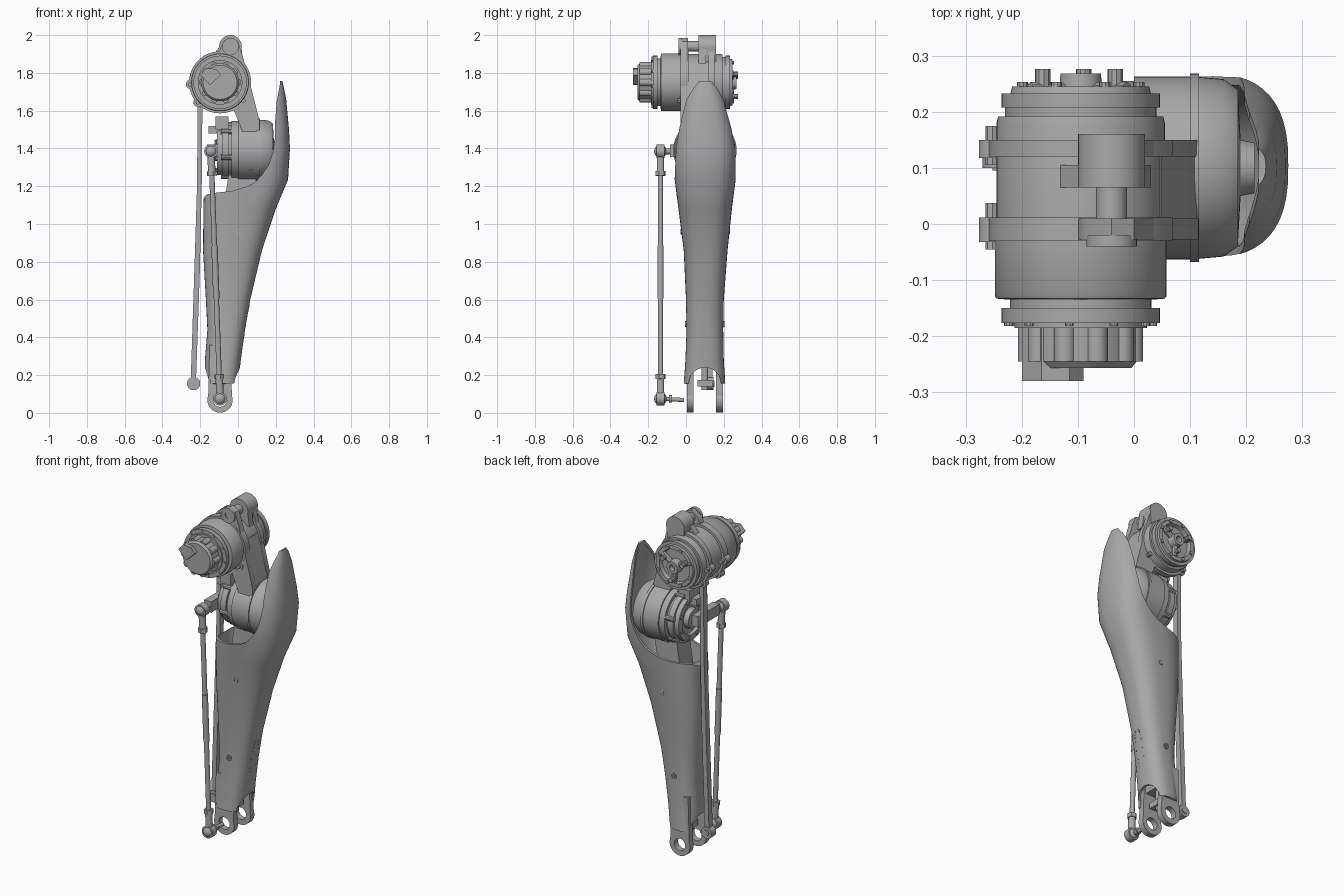
import bpy, bmesh, math
from mathutils import Vector

if "Cube" in bpy.data.objects:
    bpy.data.objects.remove(bpy.data.objects["Cube"])

grey = bpy.data.materials.new("satin_grey")
grey.use_nodes = True
colour = (0.4, 0.4, 0.4, 1)
grey.diffuse_color = colour
grey.node_tree.nodes["Principled BSDF"].inputs["Base Color"].default_value = colour
parts = []
X, Y, Z = Vector((1, 0, 0)), Vector((0, 1, 0)), Vector((0, 0, 1))


def finish(name, bm, fix=True):
    if fix:
        bmesh.ops.remove_doubles(bm, verts=bm.verts, dist=1e-5)
        bmesh.ops.recalc_face_normals(bm, faces=bm.faces)
    mesh = bpy.data.meshes.new(name)
    bm.to_mesh(mesh)
    bm.free()
    mesh.materials.append(grey)
    obj = bpy.data.objects.new(name, mesh)
    bpy.context.collection.objects.link(obj)
    parts.append(obj)
    return obj


def lathe(name, origin, axis, profile, closed=False, n=48):
    """Revolve (distance, radius) points about an axis."""
    bm = bmesh.new()
    axis = Vector(axis).normalized()
    u = axis.orthogonal().normalized()
    v = axis.cross(u)
    rows = []
    for i in range(n):
        a = math.tau * i / n
        d = u * math.cos(a) + v * math.sin(a)
        rows.append([bm.verts.new(Vector(origin) + axis * t + d * r) for t, r in profile])
    m = len(profile)
    for i in range(n):
        a, b = rows[i], rows[(i + 1) % n]
        for j in range(m if closed else m - 1):
            k = (j + 1) % m
            bm.faces.new((a[j], a[k], b[k], b[j]))
    bmesh.ops.dissolve_degenerate(bm, dist=1e-5, edges=bm.edges)
    return finish(name, bm)


def rod(name, p0, p1, r, n=20):
    d = Vector(p1) - Vector(p0)
    return lathe(name, p0, d, [(0, 0), (0, r), (d.length, r), (d.length, 0)], n=n)


def ring(name, origin, axis, depth, outer, inner, n=32):
    return lathe(name, origin, axis, [(0, inner), (0, outer), (depth, outer), (depth, inner)], True, n)


def plate(name, outline, y0, y1):
    """Extrude an x-z outline along y."""
    bm = bmesh.new()
    face = bm.faces.new([bm.verts.new((x, y0, z)) for x, z in outline])
    new = bmesh.ops.extrude_face_region(bm, geom=[face])["geom"]
    bmesh.ops.translate(bm, vec=(0, y1 - y0, 0), verts=[g for g in new if isinstance(g, bmesh.types.BMVert)])
    return finish(name, bm)


def box(name, x0, x1, y0, y1, z0, z1):
    return plate(name, [(x0, z0), (x1, z0), (x1, z1), (x0, z1)], y0, y1)


def ball(name, centre, r):
    arc = [(-r * math.cos(math.pi * i / 12), r * math.sin(math.pi * i / 12)) for i in range(13)]
    return lathe(name, centre, Y, arc, n=24)


def circle_of_bolts(name, centre, axis, radius, r, length, count):
    axis = Vector(axis)
    u = axis.orthogonal().normalized()
    v = axis.cross(u)
    for i in range(count):
        a = math.tau * (i + 0.5) / count
        p = Vector(centre) + (u * math.cos(a) + v * math.sin(a)) * radius
        rod(f"{name}_{i + 1}", p, p + axis * length, r, 10)


def bake(obj):
    graph = bpy.context.evaluated_depsgraph_get()
    mesh = bpy.data.meshes.new_from_object(obj.evaluated_get(graph))
    obj.modifiers.clear()
    obj.data = mesh


def carve(obj, cutter):
    mod = obj.modifiers.new("cut", "BOOLEAN")
    mod.operation, mod.solver, mod.object = "DIFFERENCE", "EXACT", cutter
    bake(obj)
    parts.remove(cutter)
    bpy.data.objects.remove(cutter)


# Shin shell: z, back x, middle x, outer x, y low, y high
sections = [
    (.155, -.175, -.09, .0, -.012, .208), (.28, -.175, -.08, .015, -.003, .2),
    (.44, -.162, -.06, .037, .003, .197), (.6, -.17, -.05, .065, 0, .2),
    (.86, -.185, -.02, .127, -.012, .22), (1.08, -.183, .03, .2, -.04, .243),
    (1.235, -.18, .1, .265, -.06, .263), (1.4, -.18, .13, .275, -.06, .268),
    (1.5, -.18, .13, .27, -.045, .25), (1.66, -.18, .13, .255, -.01, .21),
    (1.72, -.18, .13, .243, .02, .185), (1.757, -.18, .13, .235, .05, .155)]
bm = bmesh.new()
loops, n = [], 48
for z, xl, cx, xr, y0, y1 in sections:
    loop = []
    for i in range(n):
        c, s = math.cos(math.tau * i / n), math.sin(math.tau * i / n)
        c, s = (math.copysign(abs(q) ** 0.77, q) for q in (c, s))
        loop.append(bm.verts.new((cx + c * ((xr - cx) if c > 0 else (cx - xl)),
                                  (y0 + y1) / 2 + s * (y1 - y0) / 2, z)))
    loops.append(loop)
for a, b in zip(loops, loops[1:]):
    for i in range(n):
        j = (i + 1) % n
        bm.faces.new((a[i], a[j], b[j], b[i]))
shell = finish("shin_shell", bm, fix=False)
solid = shell.modifiers.new("wall", "SOLIDIFY")
solid.thickness, solid.offset = 0.014, -1
bake(shell)
# Open knee, ankle arch and rear slot
carve(shell, plate("knee_cutter", [
    (.222, 2.2), (.222, 1.74), (.205, 1.65), (.197, 1.55), (.195, 1.45), (.185, 1.38), (.16, 1.31),
    (.127, 1.26), (.09, 1.222), (.05, 1.2), (-.03, 1.175), (-.12, 1.165), (-.165, 1.157),
    (-.18, 1.14), (-.19, 1.11), (-.5, 1.1), (-.5, 2.2)], -1, 1))
arch = rod("arch_cutter", (-.5, .1, .155), (.5, .1, .155), .085, 32)
carve(shell, arch)
carve(shell, box("slot_cutter", -.4, -.12, .05, .13, .1, 1.4))
for side, y_top, y_low in (("front", -.022, .002), ("back", .226, .198)):
    for tag, x, y, z in (("upper", 0, y_top, .96), ("lower", -.06, y_low, .47)):
        ring(f"{side}_{tag}_shell_screw", (x, y - .006, z), Y, .012, .016, .008, 16)
# Dotted slot outline on the outer face of the shin
for i in range(22):
    t = math.tau * i / 22
    z = .46 + .11 * math.copysign(abs(math.sin(t)) ** .6, math.sin(t))
    x = .037 + (z - .44) * .175
    y = .095 + .024 * math.copysign(abs(math.cos(t)) ** .4, math.cos(t))
    rod(f"slot_mark_{i + 1}", (x - .006, y, z), (x + .002, y, z), .003, 6)

# Inner strut and ankle fork
plate("inner_strut", [(-.13, .24), (-.05, .24), (.0, .7), (.1, 1.26), (-.05, 1.26), (-.12, .8)], .04, .16)
for tag, y in (("front", .005), ("back", .16)):
    ring(f"{tag}_ankle_eye", (-.095, y, .068), Y, .035, .067, .036)
    plate(f"{tag}_ankle_arm", [(-.158, .085), (-.125, .1), (-.095, .108), (-.065, .1), (-.032, .085),
                               (-.04, .36), (-.15, .36)], y, y + .035)
rod("ankle_stop", (-.09, .1, .12), (-.09, .1, .26), .018)
box("ankle_stop_bar", -.12, -.06, .06, .14, .14, .175)

# Upper motor, along y
HUB = Vector((-.095, 0, 1.75))
lathe("upper_motor_body", HUB, Y, [
    (-.185, 0), (-.185, .118), (-.176, .118), (-.176, .141), (-.15, .141), (-.15, .126), (-.135, .126),
    (-.133, .15), (-.128, .153), (-.02, .153), (-.02, .15), (.18, .15), (.192, .147), (.192, .135),
    (.208, .135), (.208, .141), (.233, .141), (.233, .125), (.245, .122), (.245, .1), (.222, .095),
    (.222, .04), (.268, .036), (.268, .018), (.24, .018), (.24, 0)], n=64)
for tag, y0, y1 in (("front", -.03, .012), ("back", .12, .15)):
    ring(f"{tag}_clamp_ring", HUB + Y * y0, Y, y1 - y0, .164, .14, 64)
    for i, deg in enumerate((184, 222, 322)):
        a = math.radians(deg)
        p = HUB + (X * math.cos(a) + Z * math.sin(a)) * .158
        rod(f"{tag}_clamp_lug_{i + 1}", p + Y * (y0 - .002), p + Y * y1, .024)
        rod(f"{tag}_clamp_bolt_{i + 1}", p + Y * (y0 - .015), p + Y * (y1 + .025), .012, 8)
circle_of_bolts("front_rim_screw", HUB - Y * .182, Y, .13, .008, .01, 10)
circle_of_bolts("back_rim_screw", HUB + Y * .225, Y, .112, .01, .028, 8)
for i in range(3):
    a = math.tau * i / 3 + .6
    d = X * math.cos(a) + Z * math.sin(a)
    rod(f"output_spoke_{i + 1}", HUB + Y * .237 + d * .03, HUB + Y * .237 + d * .1, .016, 8)
    rod(f"output_bolt_{i + 1}", HUB + Y * .235 + d * .075, HUB + Y * .276 + d * .075, .014, 10)
# Ribbed end cap with a square connector
lathe("end_cap", HUB, Y, [(-.18, 0), (-.18, .1), (-.245, .1), (-.257, .09), (-.257, 0)])
for i in range(10):
    a = math.tau * i / 10
    p = HUB + (X * math.cos(a) + Z * math.sin(a)) * .092
    rod(f"cap_rib_{i + 1}", p - Y * .18, p - Y * .245, .02, 12)
plate("cap_connector", [(-.2, 1.79), (-.148, 1.735), (-.09, 1.79), (-.115, 1.82), (-.165, 1.825)], -.28, -.18)

# Bracket joining the two motors
outline = [(-.1, 1.91), (-.085, 1.95), (-.04, 1.985), (0, 1.965), (.022, 1.9), (.065, 1.74), (.115, 1.54),
           (.115, 1.3), (.06, 1.28), (.02, 1.5), (-.03, 1.62), (-.09, 1.7)]
for tag, y0, y1 in (("front", -.028, .01), ("back", .12, .15)):
    plate(f"{tag}_bracket_plate", outline, y0, y1)
plate("bracket_web", [(.03, 1.8), (.048, 1.8), (.067, 1.73), (.112, 1.54), (.08, 1.54)], -.02, .14)

# Top lug and pin
rod("top_lug", (-.04, .065, 1.94), (-.04, .16, 1.94), .06, 32)
plate("top_lug_base", [(-.095, 1.85), (.01, 1.85), (.019, 1.93), (-.099, 1.93)], .065, .16)
plate("top_lug_foot", [(-.15, 1.87), (.03, 1.85), (.015, 1.95), (-.09, 1.95)], .065, .105)
rod("top_pin", (-.04, -.035, 1.94), (-.04, .08, 1.94), .028)
ring("top_pin_collar", (-.04, -.04, 1.94), Y, .02, .045, .018)

# Lower motor, along x
KNEE = Vector((0, .1, 1.39))
lathe("lower_motor_body", KNEE, X, [
    (-.1, 0), (-.1, .025), (-.125, .025), (-.125, .055), (-.095, .06), (-.095, .09), (-.112, .095),
    (-.112, .13), (-.085, .132), (-.085, .145), (-.05, .145), (-.05, .135), (-.035, .135), (-.035, .155),
    (0, .155), (0, .163), (.1, .163), (.1, .168), (.116, .168), (.116, .162), (.16, .158), (.185, .14),
    (.19, .05), (.215, .045), (.215, 0)], n=64)
circle_of_bolts("lower_motor_bolt", KNEE - X * .12, X, .112, .011, .02, 8)
circle_of_bolts("lower_motor_lug", KNEE - X * .09, X, .142, .014, .055, 6)
box("cable_block", -.12, -.05, .0, .14, 1.5, 1.57)
box("cable_tray", -.155, -.05, .02, .12, 1.48, 1.52)

# Crank and front push rod
top, low = Vector((-.143, -.135, 1.385)), Vector((-.095, -.135, .075))
box("crank_arm", -.165, -.118, -.085, .12, 1.355, 1.42)
rod("crank_pin", top, top + Y * .08, .016)
d = (low - top).normalized()
rod("push_rod", top, low, .014)
rod("push_rod_middle", top + d * .5, top + d * .78, .017)
for tag, p, s in (("upper", top, 1), ("lower", low, -1)):
    ball(f"{tag}_rod_ball", p, .034)
    ring(f"{tag}_rod_eye", p - Y * .02, Y, .04, .036, .018)
    rod(f"{tag}_rod_socket", p, p + d * .13 * s, .02)
    rod(f"{tag}_rod_nut", p + d * .105 * s, p + d * .13 * s, .027, 6)
rod("ankle_pin", low, low + Y * .125 - Z * .007, .011)
rod("ankle_pin_collar", low + Y * .045, low + Y * .06, .02)

# Rear link bar
plate("rear_link", [(-.213, 1.68), (-.217, 1.2), (-.228, .85), (-.25, .18), (-.222, .18),
                    (-.202, .75), (-.192, 1.2), (-.188, 1.68)], .105, .14)
ring("rear_link_eye", (-.235, .1, .155), Y, .045, .035, .014)
rod("rear_link_pin", (-.235, .095, .155), (-.235, .15, .155), .018, 12)

# Smooth round faces, keep hard edges
bpy.ops.object.select_all(action="DESELECT")
for obj in parts:
    obj.select_set(True)
bpy.context.view_layer.objects.active = shell
bpy.ops.object.shade_smooth_by_angle(angle=math.radians(32))
